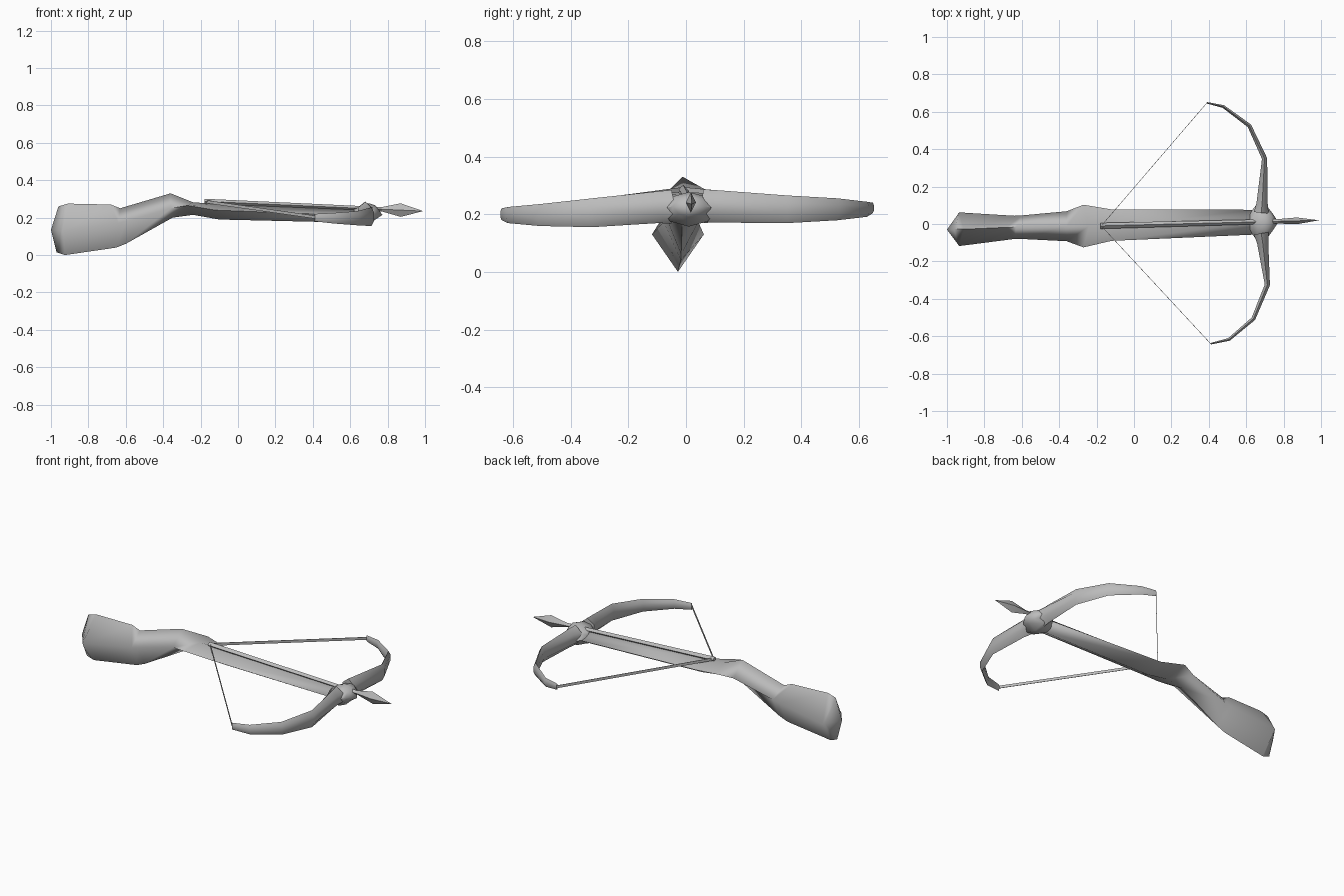
import bpy, bmesh, math
from mathutils import Vector

grey = bpy.data.materials.new("plain grey")
grey.diffuse_color = (0.5, 0.5, 0.5, 1)


def loft(name, rings, angle=60):
    """Skin closed rings of points; a ring of one point becomes a tip."""
    bm = bmesh.new()
    vs = [[bm.verts.new(p) for p in r] for r in rings]
    for a, b in zip(vs, vs[1:]):
        n = max(len(a), len(b))
        for i in range(n):
            j = (i + 1) % n
            if len(a) == 1:
                bm.faces.new((a[0], b[i], b[j]))
            elif len(b) == 1:
                bm.faces.new((a[i], b[0], a[j]))
            else:
                bm.faces.new((a[i], b[i], b[j], a[j]))
    for r in (vs[0], vs[-1]):
        if len(r) > 2:
            bm.faces.new(r)
    bmesh.ops.recalc_face_normals(bm, faces=bm.faces)
    me = bpy.data.meshes.new(name)
    bm.to_mesh(me)
    bm.free()
    me.materials.append(grey)
    ob = bpy.data.objects.new(name, me)
    bpy.context.collection.objects.link(ob)
    bpy.ops.object.select_all(action='DESELECT')
    ob.select_set(True)
    bpy.context.view_layer.objects.active = ob
    bpy.ops.object.shade_smooth_by_angle(angle=math.radians(angle))
    return ob


# Stock: diamond sections (x top, x side, x bottom, y centre, half width, z top, z side, z bottom)
stock = [
    (-0.96, -0.945, -0.97, -0.028, 0.075, 0.26, 0.13, 0.015),
    (-0.91, -0.935, -0.925, -0.028, 0.09, 0.275, 0.13, 0.0),
    (-0.68, -0.64, -0.65, -0.018, 0.062, 0.27, 0.17, 0.04),
    (-0.63, -0.60, -0.60, -0.017, 0.063, 0.25, 0.18, 0.06),
    (-0.36, -0.36, -0.35, -0.012, 0.08, 0.33, 0.25, 0.2),
    (-0.24, -0.27, -0.24, -0.011, 0.114, 0.282, 0.265, 0.215),
    (-0.10, -0.12, -0.10, -0.006, 0.084, 0.272, 0.24, 0.19),
    (0.66, 0.66, 0.66, 0.01, 0.066, 0.242, 0.21, 0.172),
]
rings = [[(-1.0, -0.03, 0.135)]]
for xt, xs, xb, y, w, zt, zs, zb in stock:
    rings.append([(xt, y, zt), (xs, y + w, zs), (xb, y, zb), (xs, y - w, zs)])
loft("stock", rings, 95)

# Front block holding the bow
block = [(0.62, 0.05, 0.247, 0.175), (0.66, 0.10, 0.265, 0.162),
         (0.70, 0.10, 0.277, 0.157), (0.735, 0.055, 0.265, 0.19)]
rings = []
for x, w, zt, zb in block:
    zm = (zt + zb) / 2
    rings.append([(x, 0.01 + w * a, zm + (zt - zb) / 2 * b) for a, b in
                  ((0, 1), (0.65, 0.7), (1, 0), (0.65, -0.7), (0, -1),
                   (-0.65, -0.7), (-1, 0), (-0.65, 0.7))])
rings.append([(0.772, 0.01, 0.215)])
loft("bow_block", rings, 50)

# Bow limbs: (x, y, z middle, half height, half thickness)
limbs = {
    "left_limb": [(0.68, 0.06, 0.228, 0.058, 0.04), (0.685, 0.11, 0.227, 0.056, 0.03),
                  (0.698, 0.35, 0.217, 0.048, 0.014), (0.617, 0.525, 0.217, 0.038, 0.011),
                  (0.478, 0.628, 0.217, 0.026, 0.008), (0.39, 0.648, 0.222, 0.018, 0.004)],
    "right_limb": [(0.68, -0.05, 0.226, 0.058, 0.04), (0.688, -0.10, 0.224, 0.055, 0.03),
                   (0.713, -0.325, 0.205, 0.05, 0.014), (0.638, -0.507, 0.197, 0.038, 0.011),
                   (0.508, -0.617, 0.197, 0.028, 0.008), (0.41, -0.64, 0.20, 0.02, 0.004)],
}
for name, pts in limbs.items():
    rings = []
    for i, (x, y, z, h, t) in enumerate(pts):
        a, b = pts[max(i - 1, 0)], pts[min(i + 1, len(pts) - 1)]
        n = Vector((b[1] - a[1], a[0] - b[0], 0)).normalized()
        c = Vector((x, y, z))
        rings.append([c + n * t * u + Vector((0, 0, h * v)) for u, v in
                      ((0, 1), (1, 0.45), (1, -0.45), (0, -1), (-1, -0.45), (-1, 0.45))])
    loft(name, rings, 50)

# Bowstring: two thin upright ribbons meeting at the bolt
nock = Vector((-0.175, -0.01, 0.286))
for name, tip in (("left_string", Vector((0.39, 0.648, 0.222))),
                  ("right_string", Vector((0.41, -0.64, 0.203)))):
    d = tip - nock
    n = Vector((d.y, -d.x, 0)).normalized() * 0.0012
    up = Vector((0, 0, 0.008))
    loft(name, [[p + n + up, p + n - up, p - n - up, p - n + up] for p in (nock, tip)], 30)

# Bolt: square shaft, then a diamond shaped head
def bolt_ring(x, w, h):
    f = (x + 0.18) / 1.17
    y, z = -0.01 + 0.03 * f, 0.287 - 0.052 * f
    return [(x, y, z + h), (x, y + w, z), (x, y, z - h), (x, y - w, z)]

loft("bolt_shaft", [bolt_ring(-0.18, 0.016, 0.014), bolt_ring(0.80, 0.012, 0.012)], 30)
loft("bolt_head", [bolt_ring(0.77, 0.012, 0.012), bolt_ring(0.87, 0.018, 0.036),
                   [(0.99, 0.02, 0.235)]], 30)
